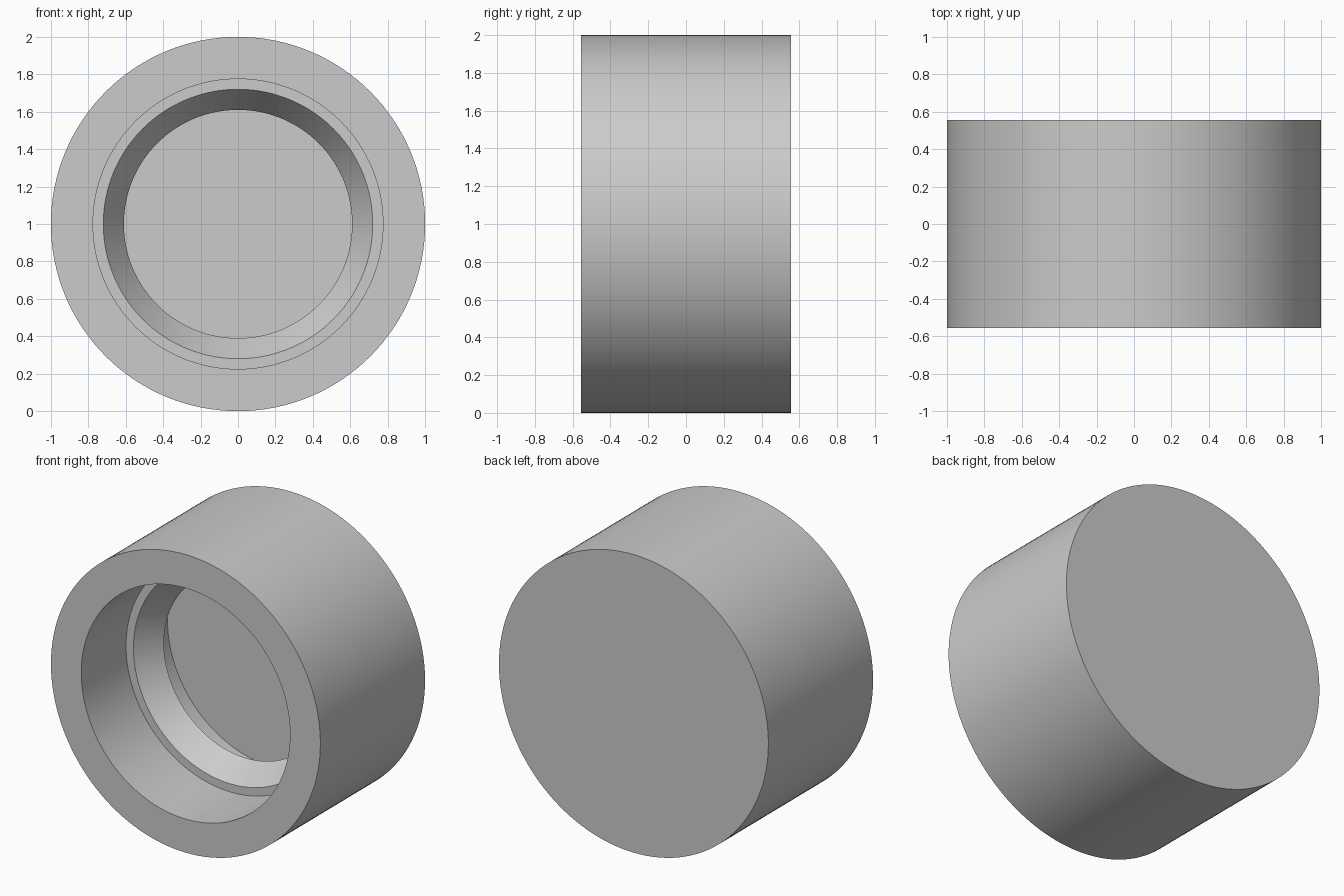
import bpy, bmesh, math
from mathutils import Matrix, Vector

cube = bpy.data.objects.get("Cube")
if cube:
    bpy.data.objects.remove(cube, do_unlink=True)

HALF = 0.555      # half the body length
SEGMENTS = 128

grey = bpy.data.materials.new("light_grey")
grey.use_nodes = True
colour = (0.6, 0.6, 0.6, 1)
grey.diffuse_color = colour
grey.node_tree.nodes["Principled BSDF"].inputs["Base Color"].default_value = colour


def lathe(name, profile):
    """Turn a (radius, depth behind the front face) profile about the y axis."""
    bm = bmesh.new()
    verts = [bm.verts.new((r, depth - HALF, 0)) for r, depth in profile]
    edges = [bm.edges.new(pair) for pair in zip(verts, verts[1:])]
    bmesh.ops.spin(bm, geom=verts + edges, cent=(0, 0, 0), axis=(0, 1, 0),
                   angle=math.tau, steps=SEGMENTS, use_merge=True)
    bmesh.ops.remove_doubles(bm, verts=bm.verts, dist=0.0001)
    bmesh.ops.translate(bm, verts=bm.verts, vec=(0, 0, 1))
    bmesh.ops.recalc_face_normals(bm, faces=bm.faces)
    mesh = bpy.data.meshes.new(name)
    bm.to_mesh(mesh)
    bm.free()
    mesh.materials.append(grey)
    obj = bpy.data.objects.new(name, mesh)
    bpy.context.collection.objects.link(obj)
    bpy.ops.object.select_all(action="DESELECT")
    obj.select_set(True)
    bpy.context.view_layer.objects.active = obj
    bpy.ops.object.shade_smooth_by_angle(angle=math.radians(25))
    return obj


# Closed cup: floor, bore, inner ridge with a tapered mouth, rim and outer wall
lathe("cup_body", [
    (0, 0.915), (0.775, 0.915),                 # cavity floor
    (0.775, 0.64), (0.61, 0.64),                # rear of the ridge
    (0.72, 0.475), (0.775, 0.475),              # taper and front ledge
    (0.775, 0), (1, 0),                         # bore and front rim
    (1, 2 * HALF), (0, 2 * HALF),               # outer wall and back
])
